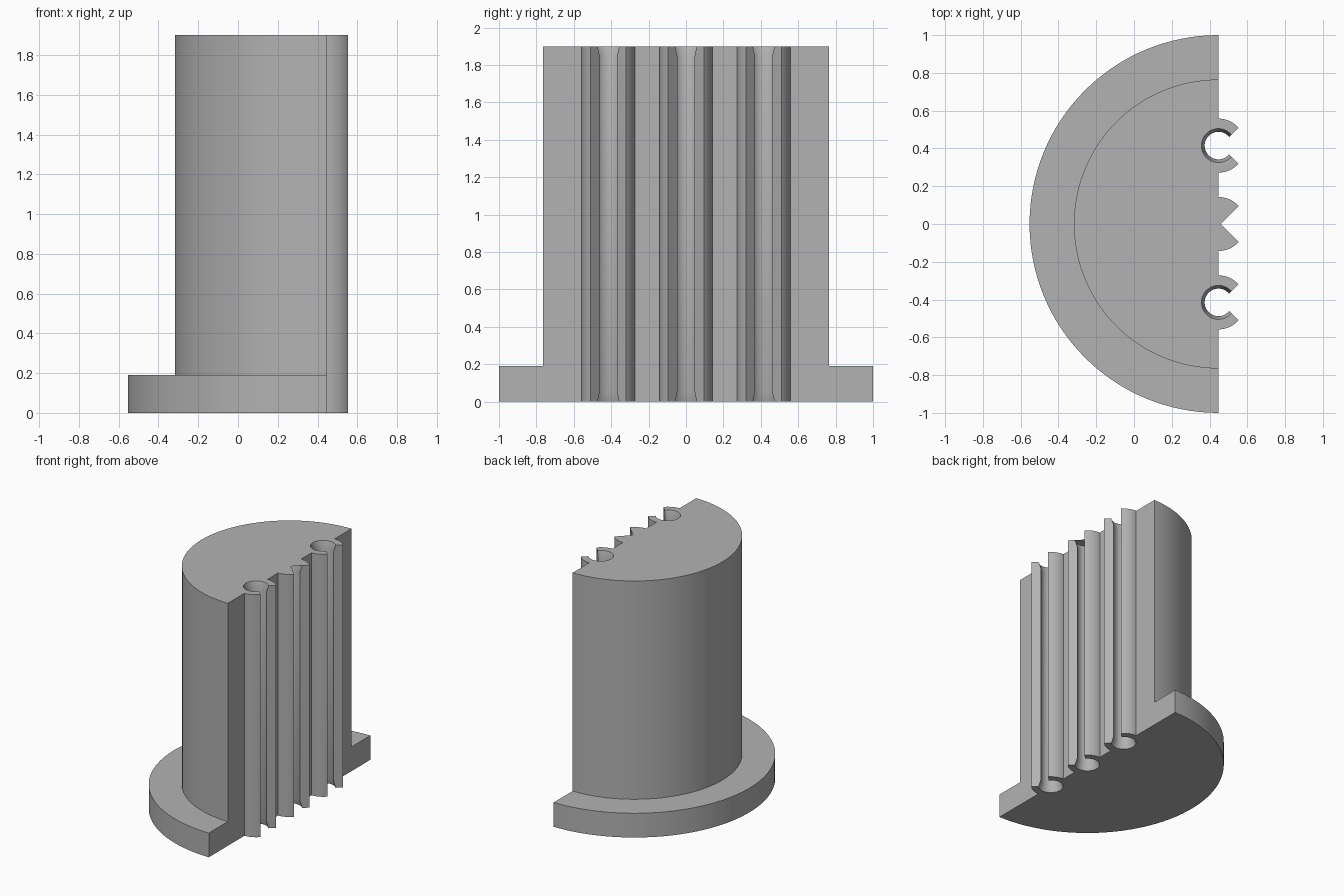
import bpy, bmesh
from math import cos, sin, pi

if "Cube" in bpy.data.objects:
    bpy.data.objects.remove(bpy.data.objects["Cube"])

HEIGHT = 1.9
FLAT_X = 0.447            # plane of the flat side, also the axis of every arc
CLIP_Y = (-0.415, 0, 0.415)
CLIP_R, BORE_R, FLARE_R, FLARE_H = 0.143, 0.073, 0.09, 0.055
JAW_APEX, JAW_REACH, SPARE = 0.011, 0.2, 0.02

grey = bpy.data.materials.new("plain grey")
grey.diffuse_color = (0.45, 0.45, 0.45, 1)
grey.use_nodes = True
grey.node_tree.nodes["Principled BSDF"].inputs["Base Color"].default_value = (0.45, 0.45, 0.45, 1)


def finish(name, bm, y=0.0):
    bmesh.ops.recalc_face_normals(bm, faces=bm.faces)
    mesh = bpy.data.meshes.new(name)
    bm.to_mesh(mesh)
    bm.free()
    mesh.materials.append(grey)
    obj = bpy.data.objects.new(name, mesh)
    obj.location = (FLAT_X, y, 0)
    bpy.context.collection.objects.link(obj)
    return obj


def lathe(profile, sides):
    """Closed solid turned around z from (radius, height) points."""
    bm = bmesh.new()
    rings = [[bm.verts.new((r * cos(2 * pi * i / sides), r * sin(2 * pi * i / sides), z))
              for i in range(sides)] for r, z in profile]
    for low, high in zip(rings, rings[1:]):
        for i in range(sides):
            j = (i + 1) % sides
            bm.faces.new((low[i], low[j], high[j], high[i]))
    bm.faces.new(rings[0][::-1])
    bm.faces.new(rings[-1])
    return bm


def combine(target, tool, operation):
    mod = target.modifiers.new(tool.name, "BOOLEAN")
    mod.operation = operation
    mod.solver = "EXACT"
    mod.object = tool
    bpy.context.view_layer.objects.active = target
    bpy.ops.object.modifier_apply(modifier=mod.name)
    bpy.data.objects.remove(tool)


# Flanged half column: a stepped turning sliced down the middle
bm = lathe([(1, 0), (1, 0.19), (0.765, 0.19), (0.765, HEIGHT)], 128)
cut = bmesh.ops.bisect_plane(bm, geom=bm.verts[:] + bm.edges[:] + bm.faces[:], dist=1e-5,
                             plane_co=(0, 0, 0), plane_no=(1, 0, 0), clear_outer=True)
bmesh.ops.contextual_create(bm, geom=[e for e in cut["geom_cut"] if isinstance(e, bmesh.types.BMEdge)])
column = finish("flanged_half_column", bm)

# Round clip rails along the flat side
for y in CLIP_Y:
    combine(column, finish("clip_rail", lathe([(CLIP_R, 0), (CLIP_R, HEIGHT)], 64), y), "UNION")

# Flared bores and V-shaped mouths
for y in CLIP_Y:
    bore = lathe([(FLARE_R, -SPARE), (FLARE_R, 0), (BORE_R, FLARE_H),
                  (BORE_R, HEIGHT - FLARE_H), (FLARE_R, HEIGHT), (FLARE_R, HEIGHT + SPARE)], 64)
    combine(column, finish("bore_cutter", bore, y), "DIFFERENCE")

    mouth = bmesh.new()
    half = JAW_REACH - JAW_APEX
    face = mouth.faces.new([mouth.verts.new((x, w, -SPARE)) for x, w in
                            ((JAW_APEX, 0), (JAW_REACH, -half), (JAW_REACH, half))])
    top = bmesh.ops.extrude_face_region(mouth, geom=[face])["geom"]
    bmesh.ops.translate(mouth, vec=(0, 0, HEIGHT + 2 * SPARE),
                        verts=[v for v in top if isinstance(v, bmesh.types.BMVert)])
    combine(column, finish("mouth_cutter", mouth, y), "DIFFERENCE")

# Smooth curved walls, keep the corners crisp
bpy.ops.object.select_all(action="DESELECT")
column.select_set(True)
bpy.context.view_layer.objects.active = column
bpy.ops.object.shade_smooth_by_angle(angle=pi / 6)
